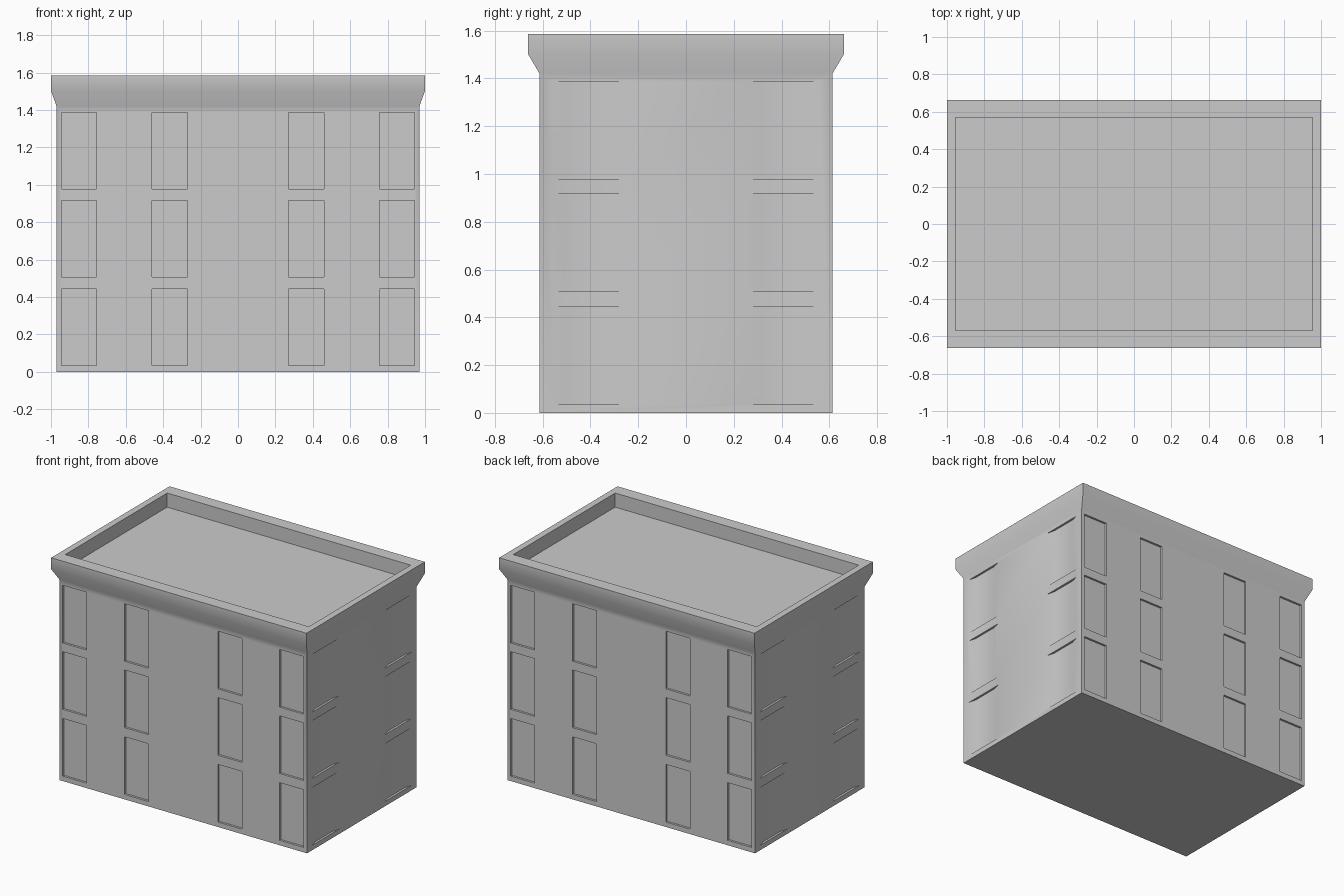
import bpy, bmesh

if "Cube" in bpy.data.objects:
    bpy.data.objects.remove(bpy.data.objects["Cube"])

DEPTH = 0.015


def rect(bm, hx, hy, z):
    return [bm.verts.new((x, y, z)) for x, y in ((-hx, -hy), (hx, -hy), (hx, hy), (-hx, hy))]


def skin(bm, loops):
    bm.faces.new(loops[0][::-1])
    for a, b in zip(loops, loops[1:]):
        for i in range(4):
            j = (i + 1) % 4
            bm.faces.new((a[i], a[j], b[j], b[i]))
    bm.faces.new(loops[-1])


def finish(bm, name):
    bmesh.ops.recalc_face_normals(bm, faces=bm.faces[:])
    mesh = bpy.data.meshes.new(name)
    bm.to_mesh(mesh)
    bm.free()
    ob = bpy.data.objects.new(name, mesh)
    bpy.context.collection.objects.link(ob)
    return ob


# Walls, flared cornice, parapet and sunken roof as stacked rectangles
bm = bmesh.new()
levels = [(0.97, 0.613, 0), (0.97, 0.613, 1.42), (1.0, 0.662, 1.503),
          (1.0, 0.662, 1.585), (0.954, 0.57, 1.585), (0.954, 0.57, 1.485)]
skin(bm, [rect(bm, *level) for level in levels])
building = finish(bm, "building")


# Window cutter: tapered prism through the wall plane
def window(bm, side, sign, centre, z0, z1, inner, outer):
    wall = 0.97 if side else 0.613
    ends = []
    for offset, half in ((-DEPTH, inner), (DEPTH, 2 * outer - inner)):
        d = sign * (wall + offset)
        ring = []
        for t, z in ((-half, z0), (half, z0), (half, z1), (-half, z1)):
            c = centre + t
            ring.append(bm.verts.new((d, c, z) if side else (c, d, z)))
        ends.append(ring)
    skin(bm, ends)


# Three storeys of windows on all four walls
bm = bmesh.new()
for z0, z1 in ((0.035, 0.443), (0.508, 0.916), (0.978, 1.386)):
    for sign in (-1, 1):
        for x in (-0.85, -0.365, 0.365, 0.85):
            window(bm, False, sign, x, z0, z1, 0.094, 0.094)
        for y in (-0.407, 0.407):
            window(bm, True, sign, y, z0, z1, 0.095, 0.15)
cutter = finish(bm, "window_cutter")
cutter.hide_render = True

# Cut the recesses and smooth the shallow angles
bpy.context.view_layer.objects.active = building
building.select_set(True)
cut = building.modifiers.new("windows", 'BOOLEAN')
cut.operation = 'DIFFERENCE'
cut.solver = 'EXACT'
cut.object = cutter
bpy.ops.object.modifier_apply(modifier=cut.name)
bpy.data.objects.remove(cutter, do_unlink=True)
bpy.ops.object.shade_smooth_by_angle(angle=0.65)
